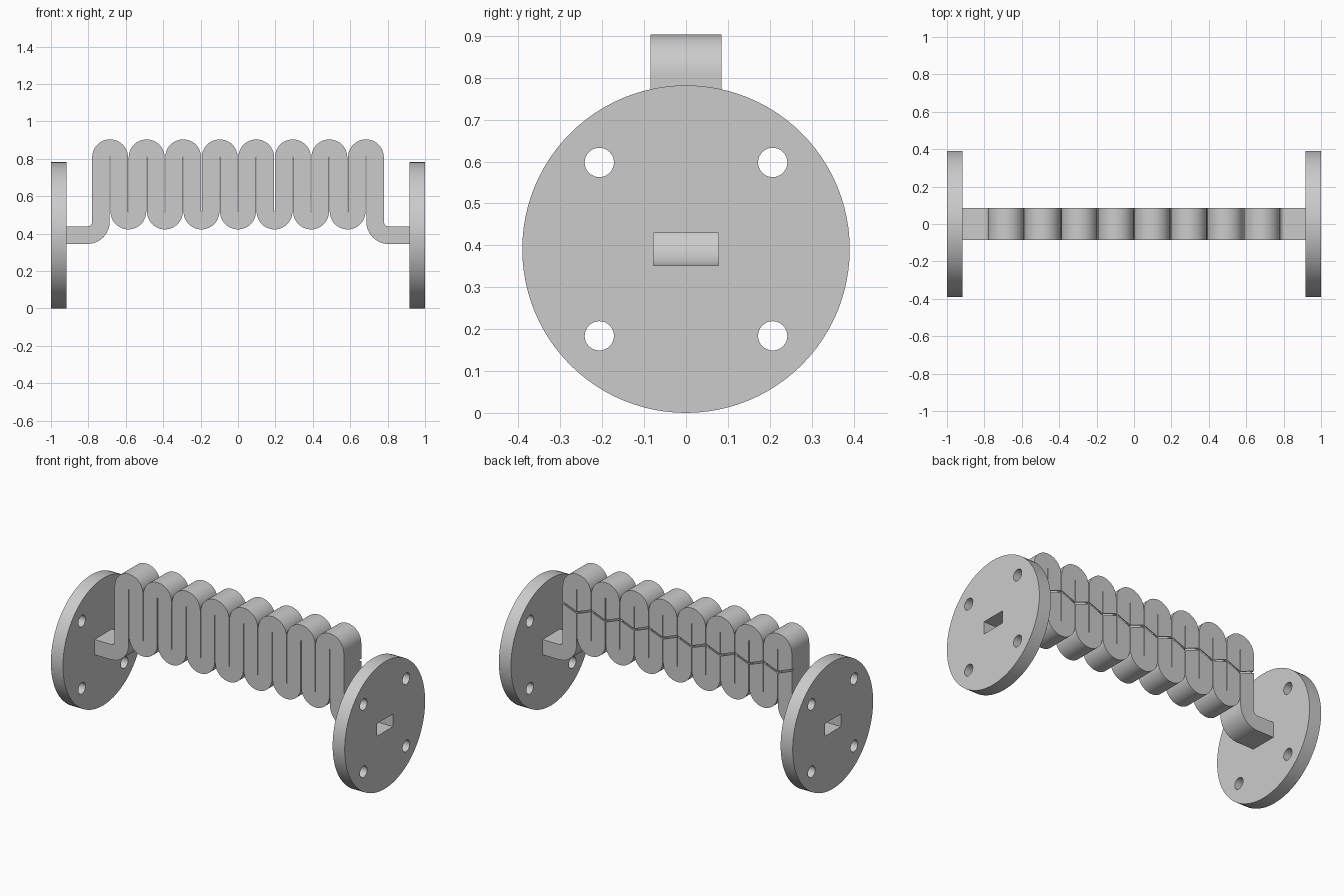
import bpy, bmesh
from math import cos, sin, pi, radians
from mathutils import Vector

if "Cube" in bpy.data.objects:
    bpy.data.objects.remove(bpy.data.objects["Cube"], do_unlink=True)

GREY = 0.6
PITCH = 0.0977           # distance between neighbouring legs
R = PITCH / 2            # centreline radius of the hairpin bends
TOP, LOW = 0.8075, 0.518  # centres of the upper and lower bends
AXIS = 0.391             # height of flange centre
H, W = 0.047, 0.085      # outer half height and half width of the guide
HI, WI = 0.0385, 0.078   # inner half sizes
FLANGE_IN = 0.918
END_R = 0.073            # radius of the elbows at both ends

metal = bpy.data.materials.new("grey metal")
metal.use_nodes = True
metal.diffuse_color = (GREY, GREY, GREY, 1)
metal.node_tree.nodes["Principled BSDF"].inputs["Base Color"].default_value = (GREY, GREY, GREY, 1)


def make(name, bm):
    bmesh.ops.recalc_face_normals(bm, faces=bm.faces)
    mesh = bpy.data.meshes.new(name)
    bm.to_mesh(mesh)
    bm.free()
    ob = bpy.data.objects.new(name, mesh)
    bpy.context.collection.objects.link(ob)
    mesh.materials.append(metal)
    return ob


def select(ob):
    bpy.ops.object.select_all(action='DESELECT')
    ob.select_set(True)
    bpy.context.view_layer.objects.active = ob


def cut(ob, cutter):
    mod = ob.modifiers.new("cut", 'BOOLEAN')
    mod.object = cutter
    mod.solver = 'EXACT'
    select(ob)
    bpy.ops.object.modifier_apply(modifier=mod.name)
    bpy.data.objects.remove(cutter, do_unlink=True)


def smooth(ob):
    select(ob)
    bpy.ops.object.shade_smooth_by_angle(angle=radians(30))


def prism(name, pts, axis, a, b):
    """Extrude a 2D outline along x or y from a to b."""
    place = (lambda p, d: (d, p[0], p[1])) if axis == 'x' else (lambda p, d: (p[0], d, p[1]))
    bm = bmesh.new()
    face = bm.faces.new([bm.verts.new(place(p, a)) for p in pts])
    ext = bmesh.ops.extrude_face_region(bm, geom=[face])
    moved = [v for v in ext["geom"] if isinstance(v, bmesh.types.BMVert)]
    step = Vector(place((0, 0), b - a))
    bmesh.ops.translate(bm, verts=moved, vec=step)
    return make(name, bm)


def circle(cy, cz, r, n):
    return [(cy + r * cos(2 * pi * i / n), cz + r * sin(2 * pi * i / n)) for i in range(n)]


# Centreline of the folded guide: (x, z, normal x, normal z)
path = []


def arc(cx, cz, r, start, end, n):
    flip = 1 if end > start else -1
    for i in range(n + 1):
        a = start + (end - start) * i / n
        path.append((cx + r * cos(a), cz + r * sin(a), -flip * cos(a), -flip * sin(a)))


first = -7.5 * PITCH
path.append((-FLANGE_IN, AXIS, 0, 1))
arc(first - END_R, AXIS + END_R, END_R, -pi / 2, 0, 12)
for k in range(15):
    x = first + (k + 0.5) * PITCH
    if k % 2 == 0:
        arc(x, TOP, R, pi, 0, 24)
    else:
        arc(x, LOW, R, -pi, 0, 24)
arc(-first + END_R, AXIS + END_R, END_R, pi, 1.5 * pi, 12)
path.append((FLANGE_IN, AXIS, 0, 1))

# Hollow rectangular guide swept along the centreline
bm = bmesh.new()


def sweep(h, w):
    rings = []
    for x, z, nx, nz in path:
        rings.append([bm.verts.new((x + nx * h * s, w * t, z + nz * h * s))
                      for s, t in ((-1, -1), (1, -1), (1, 1), (-1, 1))])
    for a, b in zip(rings, rings[1:]):
        for i in range(4):
            j = (i + 1) % 4
            bm.faces.new((a[i], a[j], b[j], b[i]))
    return rings


outer, inner = sweep(H, W), sweep(HI, WI)
for end in (0, -1):
    for i in range(4):
        j = (i + 1) % 4
        bm.faces.new((outer[end][i], outer[end][j], inner[end][j], inner[end][i]))
guide = make("folded_waveguide", bm)

# Zigzag slit through the back wall
zig = [(k * PITCH, 0.703 if k % 2 == 0 else 0.665) for k in range(-8, 9)]
band = [(x, z + 0.006) for x, z in zig] + [(x, z - 0.006) for x, z in reversed(zig)]
cut(guide, prism("slit_cutter", band, 'y', 0.07, 0.1))
smooth(guide)

# Round end flanges with bolt holes and a rectangular port
for name, a, b in (("right_flange", -1, -FLANGE_IN), ("left_flange", FLANGE_IN, 1)):
    flange = prism(name, circle(0, AXIS, AXIS, 96), 'x', a, b)
    for sy in (-1, 1):
        for sz in (-1, 1):
            hole = circle(0.207 * sy, AXIS + 0.207 * sz, 0.035, 32)
            cut(flange, prism("hole_cutter", hole, 'x', a - 0.05, b + 0.05))
    port = [(WI * s, AXIS + HI * t) for s, t in ((-1, -1), (1, -1), (1, 1), (-1, 1))]
    cut(flange, prism("port_cutter", port, 'x', a - 0.05, b + 0.05))
    smooth(flange)
